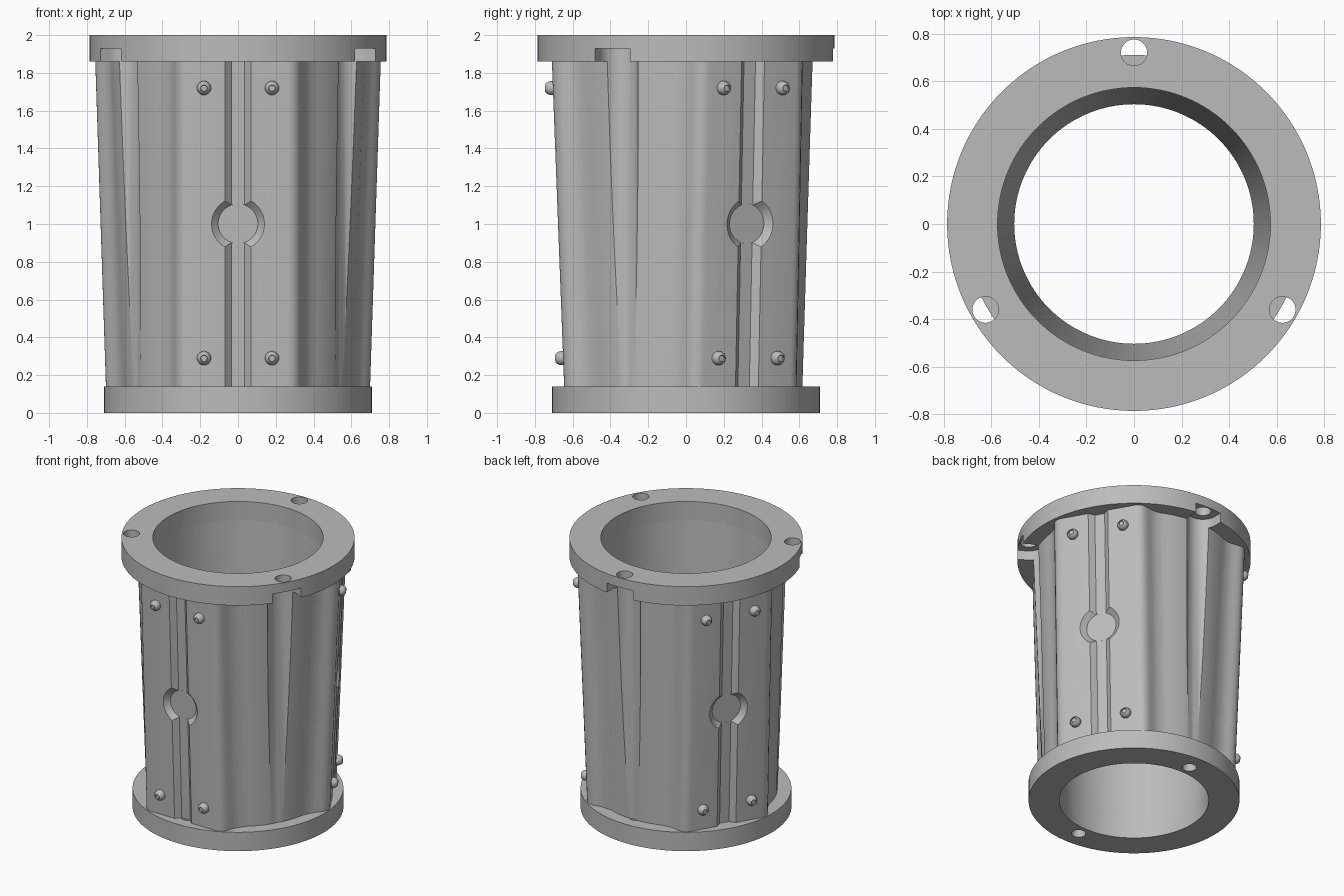
import bpy, bmesh
from math import sin, cos, asin, atan2, radians, pi, sqrt
from mathutils import Vector, Matrix

if "Cube" in bpy.data.objects:
    bpy.data.objects.remove(bpy.data.objects["Cube"], do_unlink=True)

grey = bpy.data.materials.new("plain grey")
grey.use_nodes = True
GREY = (0.5, 0.5, 0.5, 1)
grey.diffuse_color = GREY
grey.node_tree.nodes["Principled BSDF"].inputs["Base Color"].default_value = GREY

BASE, TOP, HEIGHT = 0.14, 1.86, 2.0
PANELS = [radians(a) for a in (270, 30, 150)]
LUGS = [radians(a) for a in (90, 210, 330)]
SLOT_R, HOLE_R, SCREW_CIRCLE = 0.107, 0.055, 0.72
TILT = atan2(0.065, TOP - BASE)


def polar(r, a, z):
    return Vector((r * cos(a), r * sin(a), z))


def make(name, bm):
    bmesh.ops.recalc_face_normals(bm, faces=bm.faces)
    mesh = bpy.data.meshes.new(name)
    bm.to_mesh(mesh)
    bm.free()
    mesh.materials.append(grey)
    ob = bpy.data.objects.new(name, mesh)
    bpy.context.collection.objects.link(ob)
    return ob


def cone(name, r1, r2, z1, z2, at=(0, 0), segs=96):
    bm = bmesh.new()
    m = Matrix.Translation((at[0], at[1], (z1 + z2) / 2))
    bmesh.ops.create_cone(bm, cap_ends=True, segments=segs, radius1=r1,
                          radius2=r2, depth=z2 - z1, matrix=m)
    return make(name, bm)


def cut(ob, cutter):
    cutter.hide_render = True
    mod = ob.modifiers.new("cut", "BOOLEAN")
    mod.operation, mod.solver, mod.object = "DIFFERENCE", "EXACT", cutter
    bpy.context.view_layer.objects.active = ob
    bpy.ops.object.modifier_apply(modifier=mod.name)
    bpy.data.objects.remove(cutter, do_unlink=True)


def smooth(ob):
    bpy.ops.object.select_all(action="DESELECT")
    ob.select_set(True)
    bpy.context.view_layer.objects.active = ob
    bpy.ops.object.shade_smooth_by_angle(angle=radians(28))


def on_panel(a, t, z):
    """Frame on a panel's tilted face, its local z pointing outwards."""
    n = 0.645 + 0.065 * (z - BASE) / (TOP - BASE)
    normal = polar(cos(TILT), a, -sin(TILT))
    pos = polar(n, a, z) + polar(t, a + pi / 2, 0)
    return Matrix.Translation(pos) @ normal.to_track_quat("Z", "Y").to_matrix().to_4x4()


# Half of a panel section: sideways distance and drop from the face,
# with the groove in the middle and a soft step down to the lug
HALF = [(0.035, -0.035), (0.07, 0), (0.265, 0), (0.29, -0.005), (0.31, -0.017),
        (0.325, -0.037), (0.336, -0.062), (0.345, -0.09), (0.357, -0.115),
        (0.373, -0.139)]
SECTION = [(-t, d) for t, d in reversed(HALF)] + HALF


def body_ring(bm, z, panel, lug):
    verts = []
    start = asin(0.4 / lug)
    sweep = radians(120) - 2 * start
    for a in PANELS:
        for t, d in SECTION:
            verts.append(bm.verts.new(polar(panel + d, a, z) + polar(t, a + pi / 2, 0)))
        for i in range(17):
            verts.append(bm.verts.new(polar(lug, a + start + sweep * i / 16, z)))
    return verts


# Tapered body
bm = bmesh.new()
low = body_ring(bm, BASE, 0.645, 0.617)
high = body_ring(bm, TOP, 0.71, 0.677)
bm.faces.new(low)
bm.faces.new(high)
for i in range(len(low)):
    j = (i + 1) % len(low)
    bm.faces.new((low[i], low[j], high[j], high[i]))
body = make("tapered_body", bm)

# Body bore, screw slots in the lugs and round pockets in the panels
slope = (0.573 - 0.503) / (TOP - BASE) * 0.1
cut(body, cone("bore_cutter", 0.503 - slope, 0.573 + slope, BASE - 0.1, TOP + 0.1, segs=128))
for a in LUGS:
    cut(body, cone("slot_cutter", SLOT_R, SLOT_R, 0.05, 1.95, polar(SCREW_CIRCLE, a, 0), 64))
for a in PANELS:
    pocket = cone("pocket_cutter", 0.105, 0.19, -0.0352, 0.05, segs=64)
    pocket.data.transform(on_panel(a, 0, 1))
    cut(body, pocket)
smooth(body)

# Top flange with screw holes and open notches beneath them
flange = cone("top_flange", 0.785, 0.785, TOP, HEIGHT, segs=128)
cut(flange, cone("bore_cutter", 0.573, 0.573, 1.8, 2.1, segs=128))
for a in LUGS:
    at = polar(SCREW_CIRCLE, a, 0)
    cut(flange, cone("hole_cutter", HOLE_R, HOLE_R, 1.8, 2.1, at, 48))
    bm = bmesh.new()
    profile = [(0.2, -SLOT_R), (0.2, SLOT_R)]
    for i in range(25):
        b = pi / 2 + pi * i / 24
        profile.append((SLOT_R * cos(b), SLOT_R * sin(b)))
    face = bm.faces.new([bm.verts.new((SCREW_CIRCLE + x, y, 1.8)) for x, y in profile])
    up = bmesh.ops.extrude_face_region(bm, geom=[face])["geom"]
    bmesh.ops.translate(bm, vec=(0, 0, 0.13),
                        verts=[v for v in up if isinstance(v, bmesh.types.BMVert)])
    bm.transform(Matrix.Rotation(a, 4, "Z"))
    cut(flange, make("notch_cutter", bm))
smooth(flange)

# Bottom flange with two pin holes
base = cone("bottom_flange", 0.71, 0.71, 0, BASE, segs=128)
cut(base, cone("bore_cutter", 0.503, 0.503, -0.1, 0.3, segs=128))
for side in (-1, 1):
    cut(base, cone("pin_cutter", 0.048, 0.048, -0.1, 0.3, (0, 0.58 * side), 48))
smooth(base)

# Round-headed bolts on the panels
BOLT = [(0.037, -0.01), (0.037, 0.012), (0.034, 0.024), (0.028, 0.034),
        (0.018, 0.042), (0.016, 0.034)]
for p, a in enumerate(PANELS):
    for t in (-0.18, 0.18):
        for z in (0.29, 1.72):
            bm = bmesh.new()
            rings = [[bm.verts.new(polar(r, 2 * pi * k / 24, h)) for k in range(24)]
                     for r, h in BOLT]
            for lo, hi in zip(rings, rings[1:]):
                for k in range(24):
                    m = (k + 1) % 24
                    bm.faces.new((lo[k], lo[m], hi[m], hi[k]))
            bm.faces.new(rings[0])
            bm.faces.new(rings[-1])
            bm.transform(on_panel(a, t, z))
            side = "left" if t > 0 else "right"
            level = "upper" if z > 1 else "lower"
            smooth(make(f"bolt_{level}_{side}_panel_{p + 1}", bm))
